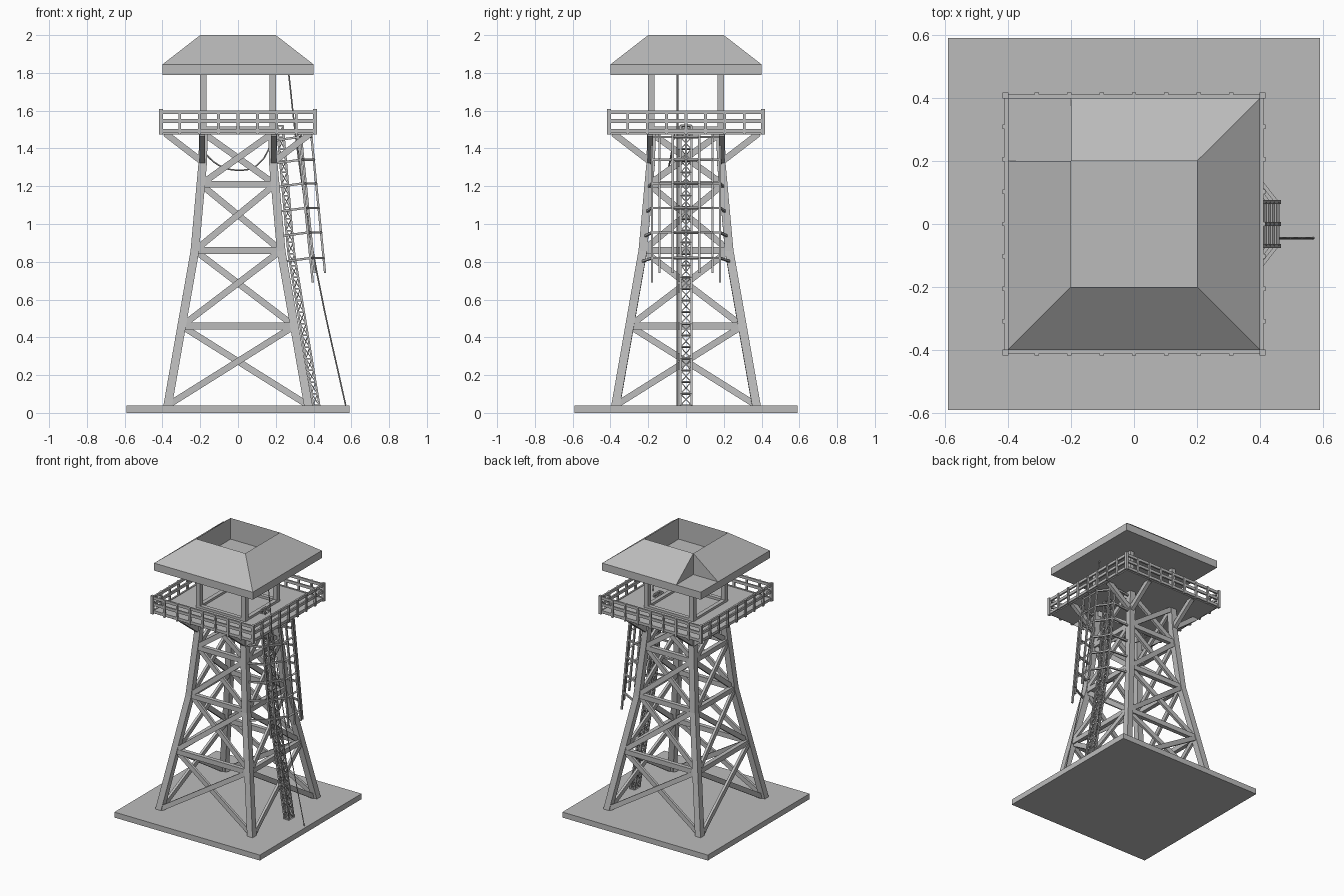
import bpy, bmesh, math
from mathutils import Vector, Matrix

cube = bpy.data.objects.get("Cube")
if cube:
    bpy.data.objects.remove(cube, do_unlink=True)

grey = bpy.data.materials.new("weathered_grey")
grey.use_nodes = True
grey.diffuse_color = (0.5, 0.5, 0.5, 1)
grey.node_tree.nodes["Principled BSDF"].inputs["Base Color"].default_value = (0.5, 0.5, 0.5, 1)


def finish(name, bm):
    bmesh.ops.recalc_face_normals(bm, faces=bm.faces)
    mesh = bpy.data.meshes.new(name)
    bm.to_mesh(mesh)
    bm.free()
    mesh.materials.append(grey)
    obj = bpy.data.objects.new(name, mesh)
    bpy.context.collection.objects.link(obj)
    return obj


def box(bm, lo, hi):
    lo, hi = Vector(lo), Vector(hi)
    size = Matrix.Diagonal((*(hi - lo), 1))
    bmesh.ops.create_cube(bm, size=1, matrix=Matrix.Translation((lo + hi) / 2) @ size)


def beam(bm, a, b, wide, deep=None, facing=(0, -1, 0)):
    """Square bar from a to b; deep is its thickness along facing."""
    a, b = Vector(a), Vector(b)
    z = (b - a).normalized()
    y = Vector(facing)
    y = y - z * y.dot(z)
    if y.length < 0.01:
        y = z.orthogonal()
    y.normalize()
    x = y.cross(z)
    rot = Matrix((x, y, z)).transposed().to_4x4()
    size = Matrix.Diagonal((wide, deep or wide, (b - a).length, 1))
    bmesh.ops.create_cube(bm, size=1, matrix=Matrix.Translation((a + b) / 2) @ rot @ size)


def path(bm, points, wide):
    for a, b in zip(points, points[1:]):
        beam(bm, a, b, wide)


def hull(bm, points):
    verts = [bm.verts.new(p) for p in points]
    bmesh.ops.convex_hull(bm, input=verts)


def lerp(z, stops):
    for (z0, v0), (z1, v1) in zip(stops, stops[1:]):
        if z <= z1:
            break
    return v0 + (v1 - v0) * (z - z0) / (z1 - z0)


def quarter(p, k):
    return Matrix.Rotation(k * math.pi / 2, 3, 'Z') @ Vector(p)


def leg_at(z):
    return lerp(z, [(0.04, 0.372), (0.86, 0.228), (1.32, 0.187), (1.5, 0.182)])


# Ground slab
bm = bmesh.new()
box(bm, (-0.59, -0.59, 0), (0.59, 0.59, 0.04))
finish("ground_slab", bm)

# Legs, side bracing and knee braces, repeated on four sides
legs, ties, cross, knees = (bmesh.new() for _ in range(4))
levels = [0.04, 0.46, 0.86, 1.21, 1.48]
for k in range(4):
    face = quarter((0, -1, 0), k)
    for z0, z1 in [(0.03, 0.86), (0.855, 1.32), (1.315, 1.48)]:
        a, b = leg_at(z0), leg_at(z1)
        beam(legs, quarter((a, -a, z0), k), quarter((b, -b, z1), k), 0.045)
    for z in levels[1:-1]:
        w = leg_at(z)
        beam(ties, quarter((-w - 0.01, -w, z), k), quarter((w + 0.01, -w, z), k), 0.036, 0.03, face)
    for z0, z1 in zip(levels, levels[1:]):
        a, b = leg_at(z0), leg_at(z1)
        for s in (-1, 1):
            beam(cross, quarter((-s * a, -a - s * 0.008, z0), k),
                 quarter((s * b, -b - s * 0.008, z1), k), 0.034, 0.018, face)
    for s in (-1, 1):
        beam(knees, quarter((s * 0.19, -0.19, 1.33), k), quarter((s * 0.19, -0.385, 1.48), k),
             0.028, 0.034, face)
finish("legs", legs)
finish("horizontal_ties", ties)
finish("cross_braces", cross)
finish("knee_braces", knees)

# Deck and sill around the cabin posts
bm = bmesh.new()
box(bm, (-0.4, -0.4, 1.475), (0.4, 0.4, 1.498))
finish("deck", bm)

sill, rails, posts = (bmesh.new() for _ in range(3))
for k in range(4):
    beam(sill, quarter((-0.2, -0.185, 1.505), k), quarter((0.2, -0.185, 1.505), k), 0.02, 0.03,
         quarter((0, -1, 0), k))
    for z in (1.492, 1.545, 1.592):
        beam(rails, quarter((-0.415, -0.405, z), k), quarter((0.415, -0.405, z), k), 0.02, 0.012,
             quarter((0, -1, 0), k))
    for i in range(-3, 4):
        x = i * 0.103
        beam(rails, quarter((x, -0.41, 1.475), k), quarter((x, -0.41, 1.602), k), 0.014)
    beam(rails, quarter((0.408, -0.408, 1.475), k), quarter((0.408, -0.408, 1.608), k), 0.02)
    beam(posts, quarter((0.184, -0.184, 1.49), k), quarter((0.184, -0.184, 1.8), k), 0.034)
finish("cabin_sill", sill)
finish("railing", rails)
finish("cabin_posts", posts)

# Roof: eave slab, and sloped wedges around a sunken middle with one open corner
bm = bmesh.new()
box(bm, (-0.4, -0.4, 1.79), (0.4, 0.4, 1.845))
finish("roof_eave", bm)
bm = bmesh.new()
i, o, low, top = 0.2, 0.4, 1.845, 2.0
for k, left, right in [(0, o, o), (1, o, o), (2, o, i), (3, i, o)]:
    pts = [(-i, -i, top), (i, -i, top), (-i, -i, low), (i, -i, low), (-left, -o, low), (right, -o, low)]
    hull(bm, [quarter(p, k) for p in pts])
finish("roof_slopes", bm)

# Lattice ladder on the left side
bm = bmesh.new()
ladder_line = [(0.04, 0.415), (0.86, 0.28), (1.52, 0.222)]


def rung_point(z, side, out):
    return (lerp(z, ladder_line) + out * 0.016, side * 0.029, z)


cells = 24
heights = [0.04 + n * 1.48 / cells for n in range(cells + 1)]
corners = [(-1, -1), (1, -1), (1, 1), (-1, 1)]
for z in heights:
    for c, d in zip(corners, corners[1:] + corners[:1]):
        beam(bm, rung_point(z, *c), rung_point(z, *d), 0.008)
for n, (z0, z1) in enumerate(zip(heights, heights[1:])):
    for c, d in zip(corners, corners[1:] + corners[:1]):
        beam(bm, rung_point(z0, *c), rung_point(z1, *c), 0.01)
        beam(bm, rung_point(z0, *c), rung_point(z1, *d), 0.005)
        if c[1] == d[1]:
            beam(bm, rung_point(z0, *d), rung_point(z1, *c), 0.005)
finish("ladder", bm)

# Safety cage: hoops tied to the legs, and upright bars
bm = bmesh.new()
uprights = [(-0.18, -0.07), (-0.14, -0.055), (-0.07, 0), (0, 0), (0.07, 0), (0.14, -0.055), (0.18, -0.07)]


def cage_point(y, inset, z):
    return (0.455 - (z - 0.8) * 0.1 + inset, y, z)


for z in (0.81, 0.945, 1.075, 1.205, 1.33, 1.45):
    w = leg_at(z)
    ring = [cage_point(y, inset, z + 0.01) for y, inset in uprights]
    path(bm, [(w, -w, z - 0.01)] + ring + [(w, w, z - 0.01)], 0.012)
for y, inset in uprights:
    start = 0.69 if abs(y) > 0.15 else 0.74
    beam(bm, cage_point(y, inset, start), cage_point(y, inset, 1.48), 0.012)
finish("safety_cage", bm)


# Cables
def cable(name, points):
    curve = bpy.data.curves.new(name, 'CURVE')
    curve.dimensions = '3D'
    curve.bevel_depth = 0.004
    curve.bevel_resolution = 0
    curve.resolution_u = 4
    spline = curve.splines.new('BEZIER')
    spline.bezier_points.add(len(points) - 1)
    for bp, p in zip(spline.bezier_points, points):
        bp.co = p
        bp.handle_left_type = bp.handle_right_type = 'AUTO'
    curve.materials.append(grey)
    bpy.context.collection.objects.link(bpy.data.objects.new(name, curve))


cable("ground_cable", [(0.268, -0.045, 1.8), (0.32, -0.045, 1.35), (0.42, -0.045, 0.73), (0.57, -0.045, 0.04)])
cable("hanging_cable", [(-0.2, -0.06, 1.4), (-0.1, -0.09, 1.31), (0, -0.1, 1.285),
                        (0.1, -0.09, 1.31), (0.2, -0.06, 1.48)])
